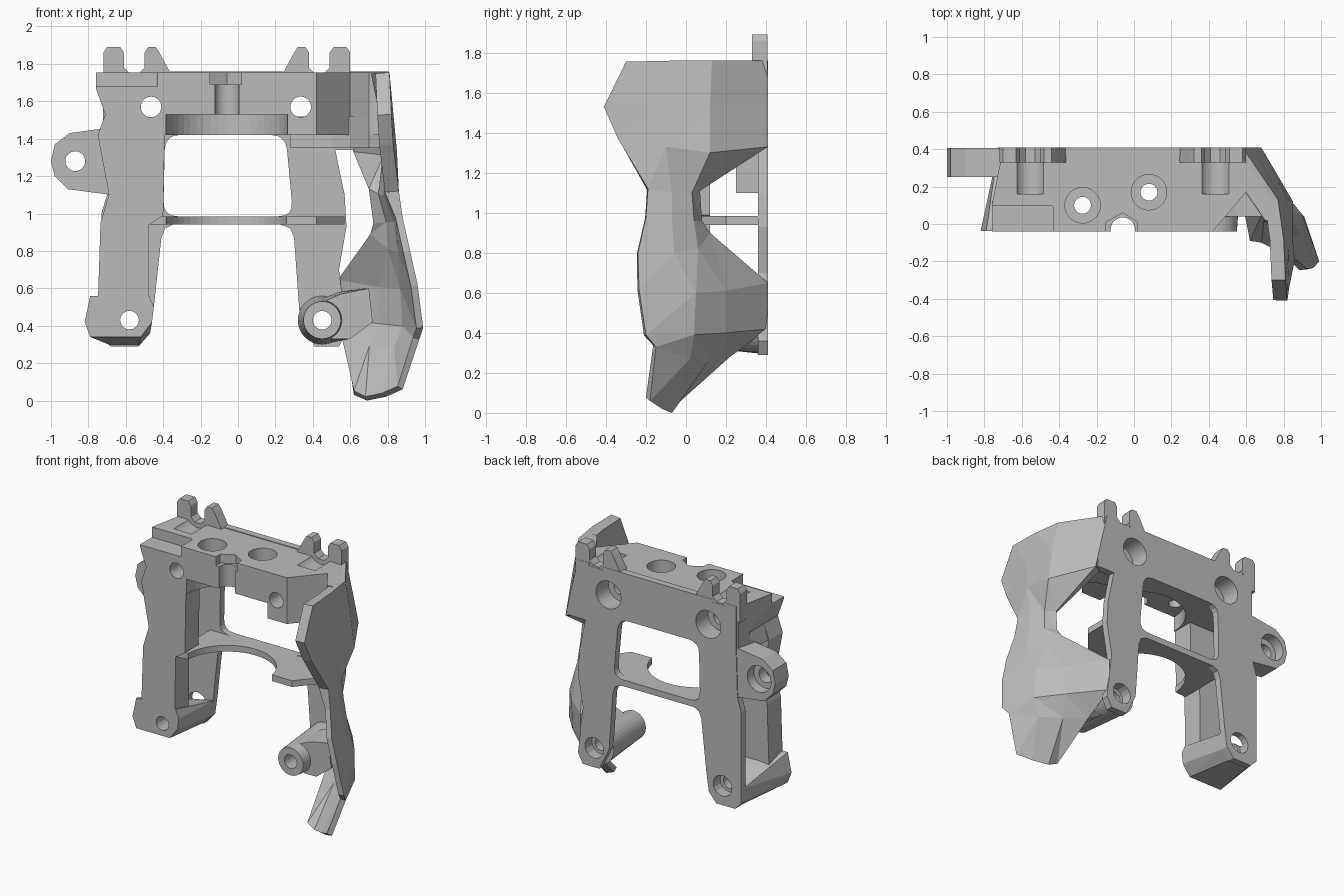
import bpy
import bmesh
from math import pi, cos, sin
from mathutils import Vector

default_cube = bpy.data.objects.get("Cube")
if default_cube:
    bpy.data.objects.remove(default_cube, do_unlink=True)

grey = bpy.data.materials.new("matte grey")
grey.use_nodes = True
grey.diffuse_color = (0.5, 0.5, 0.5, 1)
grey.node_tree.nodes["Principled BSDF"].inputs["Base Color"].default_value = grey.diffuse_color

CENTRE = -0.06  # symmetry line of the frame


def finish(name, bm):
    mesh = bpy.data.meshes.new(name)
    bm.to_mesh(mesh)
    bm.free()
    mesh.materials.append(grey)
    part = bpy.data.objects.new(name, mesh)
    bpy.context.collection.objects.link(part)
    return part


def prism(name, points, start, end, axis="y"):
    """Extrude an outline along y (points are x, z) or z (points are x, y)."""
    bm = bmesh.new()
    rings = []
    for level in (start, end):
        rings.append([bm.verts.new((a, level, b) if axis == "y" else (a, b, level))
                      for a, b in points])
    bm.faces.new(rings[0])
    bm.faces.new(rings[1][::-1])
    count = len(points)
    for i in range(count):
        j = (i + 1) % count
        bm.faces.new((rings[0][i], rings[1][i], rings[1][j], rings[0][j]))
    bmesh.ops.recalc_face_normals(bm, faces=bm.faces)
    return finish(name, bm)


def tapered(name, front, front_y, back, back_y):
    """Convex solid between a front and a back outline."""
    bm = bmesh.new()
    for outline, y in ((front, front_y), (back, back_y)):
        for x, z in outline:
            bm.verts.new((x, y, z))
    bmesh.ops.convex_hull(bm, input=bm.verts)
    bmesh.ops.recalc_face_normals(bm, faces=bm.faces)
    return finish(name, bm)


def circle(a, b, radius, sides=32):
    return [(a + radius * cos(2 * pi * i / sides), b + radius * sin(2 * pi * i / sides))
            for i in range(sides)]


def box(left, right, low, high):
    return [(left, low), (right, low), (right, high), (left, high)]


def rounded(points, radius, steps=4):
    """Round each corner of an outline with a short curve."""
    result = []
    for i, point in enumerate(points):
        corner = Vector(point)
        before = corner + (Vector(points[i - 1]) - corner).normalized() * radius
        after = corner + (Vector(points[(i + 1) % len(points)]) - corner).normalized() * radius
        for s in range(steps + 1):
            t = s / steps
            result.append(tuple(before * (1 - t) ** 2 + corner * 2 * t * (1 - t) + after * t * t))
    return result


def mirrored(points):
    return [(2 * CENTRE - a, b) for a, b in points]


# Back plate with both legs
plate = prism("back_plate", [
    (-.69, 1.76), (-.69, 1.42), (-.7, 1.1), (-.73, 1), (-.73, .34), (-.68, .29),
    (-.53, .29), (-.47, .36), (-.45, .5), (-.41, .87), (-.39, .92), (-.35, .94),
    (.23, .94), (.28, .92), (.3, .87), (.33, .45), (.41, .29), (.54, .29), (.58, .36),
    (.54, .7), (.58, .93), (.57, 1.1), (.52, 1.34), (.66, 1.34), (.66, 1.42),
    (.58, 1.76)], .36, .41)

# Thick top block, with a lower corner that fills out to the fairing
block = prism("top_block", [
    (-.76, -.04), (.42, -.04), (.6, .17), (.7, .02), (.77, .02), (.75, .12),
    (.57, .4), (-.7, .4), (-.735, .23), (-.76, .1)], 1.42, 1.755, "z")
corner = prism("corner_block", [
    (.28, .4), (.28, .27), (.5, .22), (.6, .16), (.7, .02), (.79, .05), (.79, .12), (.62, .4)],
    1.35, 1.52, "z")

# Left front post, its tapered foot and the side ear
post = prism("front_post", [
    (-.76, 1.67), (-.71, 1.53), (-.75, 1.42), (-.69, 1.1), (-.735, .95), (-.75, .5),
    (-.48, .5), (-.475, .94), (-.4, .99), (-.39, 1.5)], -.038, .12)
foot = tapered("foot_tube", [
    (-.79, .56), (-.82, .42), (-.79, .34), (-.52, .34), (-.46, .42), (-.45, .5), (-.475, .56)],
    -.038, [(-.73, .44), (-.73, .34), (-.68, .295), (-.53, .295), (-.47, .36), (-.455, .47)], .38)
ear = prism("side_ear", [
    (-.68, 1.1), (-.91, 1.13), (-.98, 1.2), (-1, 1.28), (-.98, 1.37), (-.9, 1.43),
    (-.68, 1.46)], .25, .405)

# Cross shelf
shelf = prism("cross_shelf", [
    (-.475, -.03), (.27, .02), (.42, .02), (.57, .2), (.57, .4), (-.475, .4)], .94, .985, "z")

# Right boss with the gusset that ties it to the side fairing
boss = tapered("right_boss", circle(.45, .43, .1), -.04, circle(.45, .43, .13), .37)
gusset = tapered("boss_gusset", [
    (.46, .53), (.55, .57), (.7, .6), (.72, .42), (.6, .33), (.5, .33)], .04,
    [(.46, .55), (.54, .58), (.66, .6), (.66, .42), (.58, .34), (.5, .31)], .25)

# Paired hooks on the top edge
hook_shape = [
    (-.72, 1.65), (-.72, 1.86), (-.7, 1.89), (-.63, 1.89), (-.61, 1.86), (-.61, 1.78),
    (-.58, 1.75), (-.53, 1.75), (-.5, 1.78), (-.5, 1.86), (-.48, 1.89), (-.44, 1.89),
    (-.42, 1.86), (-.36, 1.75), (-.36, 1.65)]
hooks = [prism("left_hook", hook_shape, .33, .408),
         prism("right_hook", mirrored(hook_shape), .33, .408)]

# Cutters
cutters = {}


def cutter(points, start, end, axis, *targets):
    tool = prism("cutter", points, start, end, axis)
    tool.hide_render = True
    for target in targets:
        cutters.setdefault(target, []).append(tool)


window = rounded([(-.4, .985), (.295, .985), (.255, 1.42), (-.39, 1.42)], .08)
cutter(window, .2, .6, "y", plate)
cutter(circle(CENTRE, -.04, .325, 48), .8, 1.53, "z", block, shelf)
cutter([(-.9, 1.67), (-.76, 1.67), (-.71, 1.53), (-.75, 1.4), (-.9, 1.4)],
       -.2, .3, "y", block)

for x in (-.465, .335):
    cutter(circle(x, 1.57, .055), -.3, .6, "y", plate, block, post, *hooks)
    cutter(circle(x, 1.57, .1), .27, .6, "y", plate, block, corner, *hooks)
for x in (-.58, .45):
    cutter(circle(x, .43, .05, 16), -.3, .6, "y", plate, foot, boss, gusset)
    cutter(circle(x, .43, .075, 16), .33, .6, "y", plate, foot, boss)
cutter(circle(-.87, 1.28, .053), .1, .6, "y", ear)
cutter(circle(-.87, 1.28, .095), .33, .6, "y", ear)

for x, y in ((-.275, .1), (.08, .17)):
    cutter(circle(x, y, .045), 1.3, 2, "z", block)
    cutter(circle(x, y, .095), 1.65, 2, "z", block)
cutter(circle(CENTRE, -.03, .065), 1.4, 2, "z", block)
cutter([(-.15, -.2), (.02, -.2), (.02, .01), (CENTRE, .06), (-.15, .01)], 1.69, 2, "z", block)
cutter(rounded(box(-.9, -.43, -.2, .1), .02), 1.68, 2, "z", block)
for groove in (circle(-.555, 1.8, .085), mirrored(circle(-.555, 1.8, .085))):
    cutter(groove, .16, .33, "y", block)
for groove in (box(-.61, -.5, 1.74, 2), mirrored(box(-.61, -.5, 1.74, 2))):
    cutter(groove, .2, .6, "y", block, plate)

# Bake the cuts, then drop the cutters
for target, tools in cutters.items():
    for tool in tools:
        cut = target.modifiers.new("cut", "BOOLEAN")
        cut.operation = "DIFFERENCE"
        cut.solver = "EXACT"
        cut.object = tool
depsgraph = bpy.context.evaluated_depsgraph_get()
baked = {target: bpy.data.meshes.new_from_object(target.evaluated_get(depsgraph))
         for target in cutters}
for target, mesh in baked.items():
    target.modifiers.clear()
    target.data = mesh
for tool in {tool for tools in cutters.values() for tool in tools}:
    bpy.data.objects.remove(tool, do_unlink=True)

# Faceted side fairing: rows run downwards, each from the back edge to the front edge
fairing_rows = [
    [(.58, .41, 1.76), (.77, .13, 1.76), (.8, -.08, 1.76), (.81, -.3, 1.755)],
    [(.63, .41, 1.55), (.82, .12, 1.53), (.83, -.13, 1.54), (.82, -.41, 1.53)],
    [(.68, .41, 1.33), (.85, .12, 1.3), (.85, -.1, 1.33), (.83, -.34, 1.37)],
    [(.74, .07, 1.11), (.81, .03, 1.1), (.85, -.07, 1.1), (.86, -.19, 1.12)],
    [(.74, .08, .96), (.82, .04, .96), (.87, -.07, .96), (.88, -.2, .98)],
    [(.73, .12, .9), (.83, .06, .82), (.89, -.06, .8), (.92, -.24, .8)],
    [(.56, .41, .65), (.78, .2, .61), (.9, .05, .6), (.96, -.235, .62)],
    [(.56, .41, .42), (.77, .2, .4), (.91, .04, .39), (.99, -.2, .39)],
    [(.58, .22, .28), (.72, .12, .27), (.86, .02, .27), (.97, -.15, .33)],
    [(.62, -.06, .03), (.69, -.07, 0), (.79, -.12, .02), (.88, -.18, .06)]]
bm = bmesh.new()
grid = [[bm.verts.new(point) for point in row] for row in fairing_rows]
for upper, lower in zip(grid, grid[1:]):
    for i in range(len(upper) - 1):
        bm.faces.new((upper[i], upper[i + 1], lower[i + 1], lower[i]))
bmesh.ops.triangulate(bm, faces=bm.faces, quad_method="SHORT_EDGE")
fairing = finish("side_fairing", bm)

# The wall is thick at the top and thins out below the waist
wall = fairing.vertex_groups.new(name="wall")
for vertex in fairing.data.vertices:
    wall.add([vertex.index], 1 if vertex.co.z > 1 else 0.5, "REPLACE")
shell = fairing.modifiers.new("thickness", "SOLIDIFY")
shell.thickness = 0.075
shell.offset = -1
shell.vertex_group = wall.name
